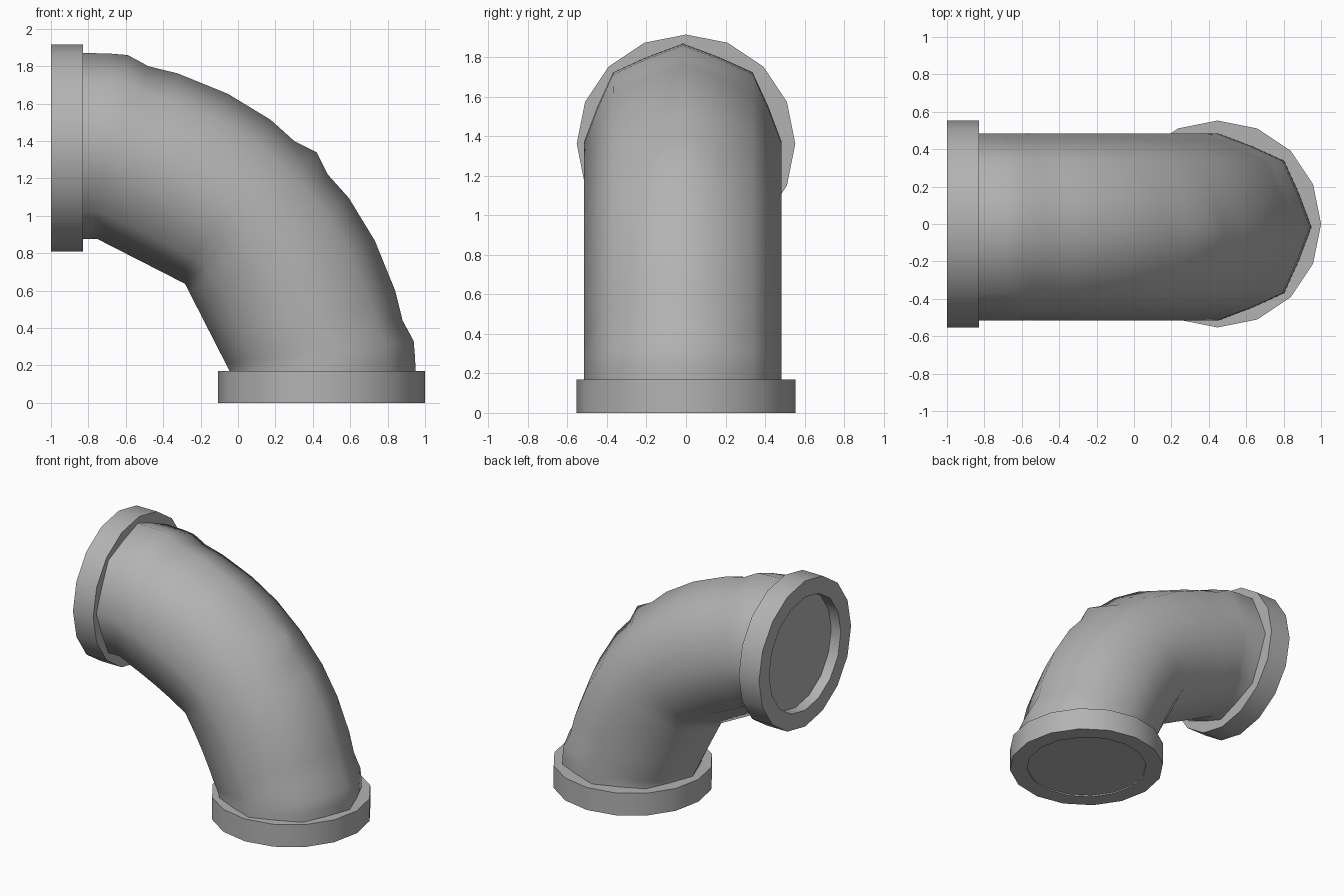
import bpy, bmesh, math
from mathutils import Matrix

if "Cube" in bpy.data.objects:
    bpy.data.objects.remove(bpy.data.objects["Cube"])

SIDES = 16
CX, CZ = -0.80, 0.12      # centre of the bend
PIPE_Y = -0.016

grey = bpy.data.materials.new("dark_grey")
grey.diffuse_color = (0.45, 0.45, 0.45, 1)
grey.use_nodes = True
grey.node_tree.nodes["Principled BSDF"].inputs["Base Color"].default_value = grey.diffuse_color


def finish(bm, name, limit):
    bmesh.ops.recalc_face_normals(bm, faces=bm.faces)
    for f in bm.faces:
        f.smooth = True
    for e in bm.edges:
        e.smooth = len(e.link_faces) < 2 or e.calc_face_angle() < math.radians(limit)
    me = bpy.data.meshes.new(name)
    bm.to_mesh(me)
    bm.free()
    me.materials.append(grey)
    bpy.context.collection.objects.link(bpy.data.objects.new(name, me))


def bridge(bm, rings):
    for a, b in zip(rings, rings[1:]):
        for i in range(SIDES):
            j = (i + 1) % SIDES
            bm.faces.new((a[i], a[j], b[j], b[i]))


def flange(name, matrix, recess):
    # Collar profile (radius, height) from recessed cap to the shoulder round the pipe
    profile = [(0.43, recess), (0.43, 0), (0.553, 0), (0.553, 0.17), (0.43, 0.17)]
    bm = bmesh.new()
    rings = []
    for r, h in profile:
        rings.append([bm.verts.new((r * math.cos(2 * math.pi * i / SIDES),
                                    r * math.sin(2 * math.pi * i / SIDES), h))
                      for i in range(SIDES)])
    bridge(bm, rings)
    bm.faces.new(rings[0])
    bm.transform(matrix)
    finish(bm, name, 40)


# End collars
flange("bottom_flange", Matrix.Translation((0.447, 0, 0)), 0.01)
flange("side_flange", Matrix.Translation((-1, 0, 1.362)) @ Matrix.Rotation(math.pi / 2, 4, 'Y'), 0.08)

# Bent pipe: (angle, outer radius) along half of the bend, then mirrored
half = [(0, 1.75), (3.8, 1.751), (6.9, 1.752), (10.8, 1.71), (16.3, 1.709),
        (26, 1.704), (35, 1.70), (40.7, 1.688)]
outer = half + [(45, 1.725)] + [(90 - a, r) for a, r in reversed(half)]

bm = bmesh.new()


def inner_radius(angle):
    # Inner side of the bend: short straight end, then a flat facet up to 45 degrees
    t = math.radians(min(angle, 90 - angle))
    if t < math.radians(3.8):
        return 0.755 / math.cos(t)
    return 0.359 / (0.46 * math.cos(t) + 0.235 * math.sin(t))


def pipe_ring(angle, r_out, shift=0.0):
    t = math.radians(angle)
    r_in = inner_radius(angle)
    peak = r_out
    if angle == 45:
        r_out = 1.69                        # only the crest peaks at the middle
    mid, rad = (r_out + r_in) / 2, (r_out - r_in) / 2
    ring = []
    for i in range(SIDES):
        a = 2 * math.pi * i / SIDES
        k = 1 if i % 2 == 0 else 0.937      # softened octagon section
        d = peak if i == 0 else mid + rad * k * math.cos(a)
        ring.append(bm.verts.new((CX + d * math.cos(t) - shift * math.sin(t),
                                  PIPE_Y + 0.5 * k * math.sin(a),
                                  CZ + d * math.sin(t) + shift * math.cos(t))))
    return ring


rings = [pipe_ring(0, 1.75, -0.07)]
rings += [pipe_ring(a, r) for a, r in outer]
rings.append(pipe_ring(90, 1.75, 0.09))
bridge(bm, rings)
finish(bm, "bent_pipe", 80)
